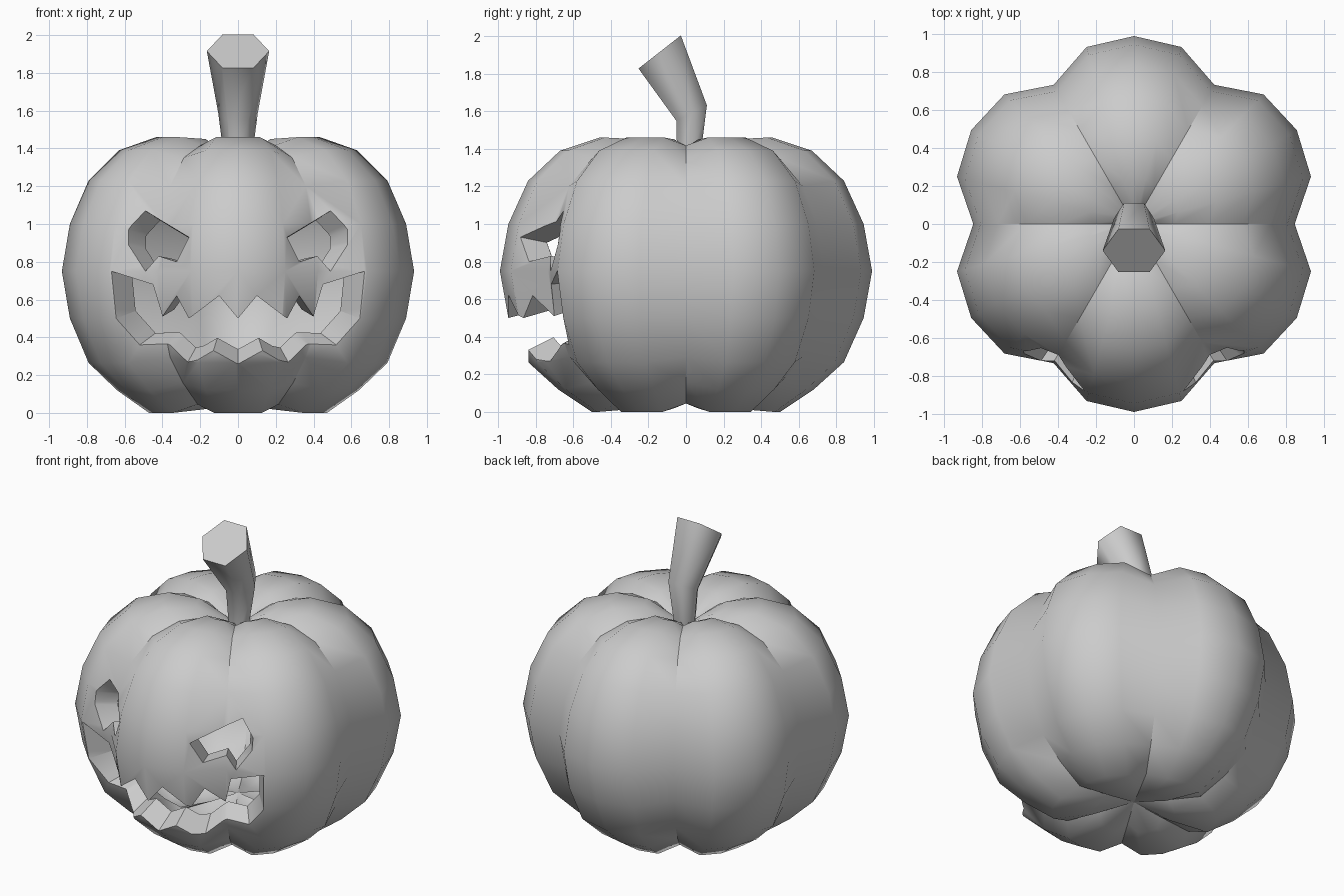
import bpy, bmesh, math
from mathutils import Vector
from mathutils.bvhtree import BVHTree

if "Cube" in bpy.data.objects:
    bpy.data.objects.remove(bpy.data.objects["Cube"])

CENTRE = Vector((0, 0, 0.75))

# Lobe mid-line profile (radius, height), top to bottom
PROFILE = [(0, 1.31), (0.09, 1.37), (0.25, 1.45), (0.46, 1.46), (0.67, 1.39),
           (0.84, 1.23), (0.945, 1.0), (0.99, 0.75), (0.945, 0.5), (0.84, 0.265),
           (0.68, 0.12), (0.5, 0.0), (0.25, 0.02), (0, 0.09)]
# Radius and height factors for the four columns of a lobe, from its middle
COLUMNS = [(1, 1), (0.975, 1), (0.855, 0.94), (0.975, 1)]


def make_object(name, bm):
    mesh = bpy.data.meshes.new(name)
    bm.to_mesh(mesh)
    bm.free()
    ob = bpy.data.objects.new(name, mesh)
    bpy.context.collection.objects.link(ob)
    return ob


def shade(ob, angle):
    bpy.ops.object.select_all(action='DESELECT')
    ob.select_set(True)
    bpy.context.view_layer.objects.active = ob
    bpy.ops.object.shade_smooth_by_angle(angle=math.radians(angle))


def lobed_skin(bm, scale):
    """Closed six-lobed surface scaled about the centre."""
    rings = []
    for r, z in PROFILE:
        ring = []
        for i in range(24):
            fr, fz = COLUMNS[i % 4]
            if r == 0:
                fz = 1
            a = math.radians(15 * i - 90)
            p = Vector((r * fr * math.cos(a), r * fr * math.sin(a), (z - 0.75) * fz))
            ring.append(bm.verts.new(CENTRE + p * scale))
        rings.append(ring)
    faces = []
    for up, low in zip(rings, rings[1:]):
        for i in range(24):
            j = (i + 1) % 24
            faces.append(bm.faces.new((up[i], low[i], low[j], up[j])))
    return faces


# Hollow pumpkin: outer skin plus reversed inner skin
bm = bmesh.new()
lobed_skin(bm, 1)
tree = BVHTree.FromBMesh(bm)
bmesh.ops.reverse_faces(bm, faces=lobed_skin(bm, 0.84))
bmesh.ops.remove_doubles(bm, verts=bm.verts, dist=1e-5)
pumpkin = make_object("pumpkin_shell", bm)


def cutter(name, outline):
    """Wedge tapering to the centre, passing through the outline on the skin."""
    bm = bmesh.new()
    near, far = [], []
    for x, z in outline:
        hit = tree.ray_cast(Vector((x, -3, z)), Vector((0, 1, 0)))[0] - CENTRE
        near.append(bm.verts.new(CENTRE + hit * 0.4))
        far.append(bm.verts.new(CENTRE + hit * 1.6))
    bm.faces.new(near)
    bm.faces.new(far)
    n = len(near)
    for i in range(n):
        j = (i + 1) % n
        bm.faces.new((near[i], near[j], far[j], far[i]))
    bmesh.ops.recalc_face_normals(bm, faces=bm.faces)
    bmesh.ops.triangulate(bm, faces=bm.faces)
    ob = make_object(name, bm)
    ob.hide_render = True
    return ob


# Carved face
EYE = [(0.58, 0.97), (0.49, 1.07), (0.26, 0.93), (0.325, 0.8),
       (0.42, 0.83), (0.49, 0.75), (0.58, 0.89)]
MOUTH = [(0, 0.5), (0.1, 0.62), (0.26, 0.5), (0.325, 0.62), (0.40, 0.51),
         (0.45, 0.68), (0.67, 0.75), (0.645, 0.5), (0.52, 0.36), (0.36, 0.36),
         (0.265, 0.27), (0.13, 0.33), (0, 0.26)]
cutters = [cutter("eye_cutter_right", EYE),
           cutter("eye_cutter_left", [(-x, z) for x, z in EYE]),
           cutter("mouth_cutter", MOUTH + [(-x, z) for x, z in MOUTH[-2:0:-1]])]
bpy.context.view_layer.objects.active = pumpkin
for c in cutters:
    mod = pumpkin.modifiers.new(c.name, 'BOOLEAN')
    mod.operation = 'DIFFERENCE'
    mod.solver = 'EXACT'
    mod.object = c
    bpy.ops.object.modifier_apply(modifier=mod.name)
for c in cutters:
    bpy.data.objects.remove(c)
shade(pumpkin, 40)

# Bent stem: y, z, radius, forward tilt of each ring
bm = bmesh.new()
rings = []
for y, z, r, tilt in [(0.01, 1.28, 0.065, 0), (0.03, 1.59, 0.105, 27),
                      (-0.14, 1.915, 0.165, 38)]:
    t = math.radians(tilt)
    ring = []
    for i in range(6):
        a = math.radians(60 * i)
        v = r * math.sin(a)
        ring.append(bm.verts.new((r * math.cos(a), y + v * math.cos(t),
                                  z + v * math.sin(t))))
    rings.append(ring)
for low, up in zip(rings, rings[1:]):
    for i in range(6):
        j = (i + 1) % 6
        bm.faces.new((low[i], low[j], up[j], up[i]))
bm.faces.new(rings[0][::-1])
bm.faces.new(rings[-1])
shade(make_object("stem", bm), 65)
